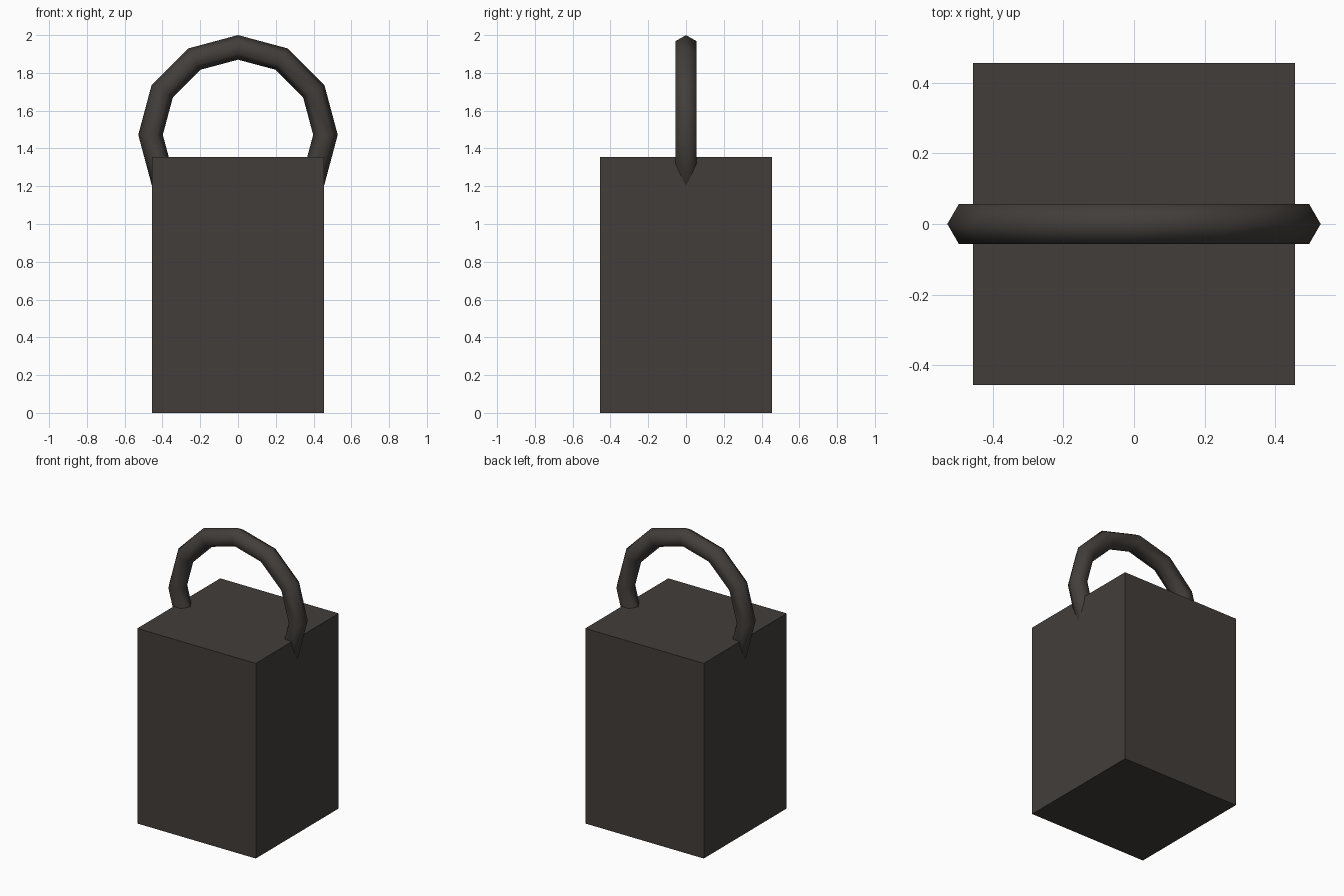
import bpy
from math import radians

if "Cube" in bpy.data.objects:
    bpy.data.objects.remove(bpy.data.objects["Cube"])

mat = bpy.data.materials.new("dark_iron")
mat.diffuse_color = (0.055, 0.048, 0.043, 1)
mat.use_nodes = True
mat.node_tree.nodes["Principled BSDF"].inputs["Base Color"].default_value = mat.diffuse_color

# Block body: square column standing on the ground
W, H = 0.91, 1.355
bpy.ops.mesh.primitive_cube_add(size=1, location=(0, 0, H / 2))
body = bpy.context.object
body.name = "block_body"
body.scale = (W, W, H)
bpy.ops.object.transform_apply(location=False, rotation=False, scale=True)
body.data.materials.append(mat)

# Ring handle: upright 12-sided ring with hexagonal section, sunk into the block
R, r = 0.463, 0.065
bpy.ops.mesh.primitive_torus_add(major_segments=12, minor_segments=6,
                                 major_radius=R, minor_radius=r,
                                 location=(0, 0, 2 - R - r),
                                 rotation=(radians(90), 0, 0))
ring = bpy.context.object
ring.name = "ring_handle"
ring.data.materials.append(mat)
bpy.ops.object.shade_smooth()
